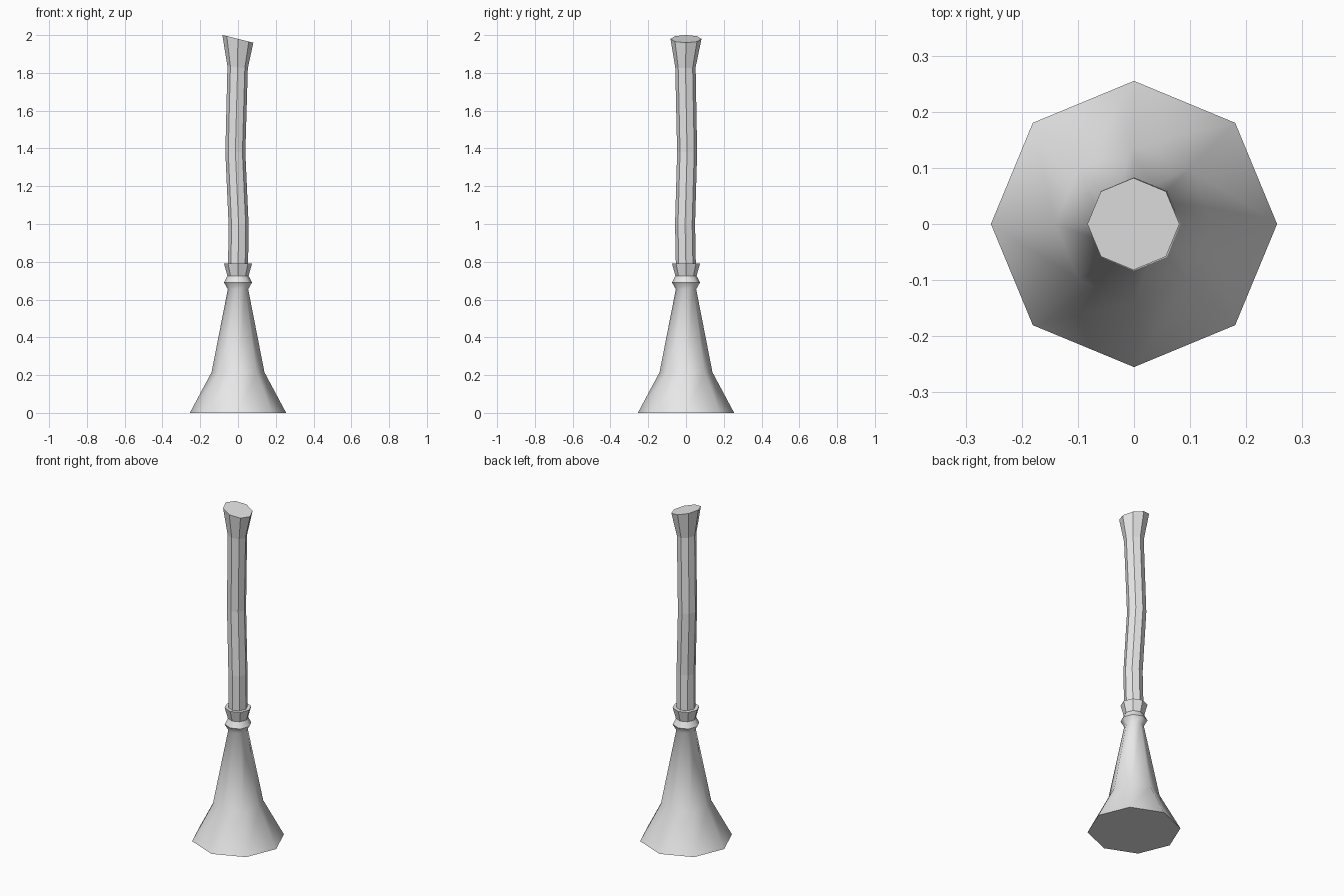
import bpy
import bmesh
import math

cube = bpy.data.objects.get("Cube")
if cube:
    bpy.data.objects.remove(cube, do_unlink=True)

SIDES = 8

grey = bpy.data.materials.new("plain grey")
grey.use_nodes = True
colour = (0.8, 0.8, 0.8, 1.0)
grey.diffuse_color = colour
grey.node_tree.nodes["Principled BSDF"].inputs["Base Color"].default_value = colour


def octagon_loft(name, rings, smooth=False):
    """Skin octagonal rings given as (centre x, centre y, z, radius, slope along x)."""
    bm = bmesh.new()
    loops = []
    for cx, cy, z, r, slope in rings:
        loop = []
        for i in range(SIDES):
            a = 2 * math.pi * i / SIDES
            dx = r * math.cos(a)
            loop.append(bm.verts.new((cx + dx, cy + r * math.sin(a), z + slope * dx)))
        loops.append(loop)
    for low, high in zip(loops, loops[1:]):
        for i in range(SIDES):
            j = (i + 1) % SIDES
            bm.faces.new((low[i], low[j], high[j], high[i]))
    bm.faces.new(loops[0][::-1])
    bm.faces.new(loops[-1])
    bmesh.ops.recalc_face_normals(bm, faces=bm.faces)
    mesh = bpy.data.meshes.new(name)
    bm.to_mesh(mesh)
    bm.free()
    mesh.materials.append(grey)
    obj = bpy.data.objects.new(name, mesh)
    bpy.context.collection.objects.link(obj)
    if smooth:
        bpy.ops.object.select_all(action='DESELECT')
        obj.select_set(True)
        bpy.context.view_layer.objects.active = obj
        bpy.ops.object.shade_smooth_by_angle(angle=math.radians(50))
    return obj


# Flared bristle head with a binding ridge at its neck
octagon_loft("bristle_head", [
    (0, 0, 0.0, 0.255, 0),
    (0, 0, 0.215, 0.14, 0),
    (0, 0, 0.655, 0.054, 0),
    (0, 0, 0.69, 0.074, 0),
    (0, 0, 0.727, 0.055, 0),
], smooth=True)

# Collar opening upwards around the handle
octagon_loft("collar", [
    (0, 0, 0.725, 0.056, 0),
    (0, 0, 0.79, 0.074, 0),
])

# Slightly crooked handle with a flared, slanted end
octagon_loft("handle", [
    (0, 0, 0.74, 0.053, 0),
    (0.003, -0.005, 1.0, 0.053, 0),
    (-0.014, 0.006, 1.38, 0.053, 0),
    (-0.002, -0.003, 1.83, 0.054, -0.1),
    (-0.001, 0.0, 1.98, 0.082, -0.25),
])
